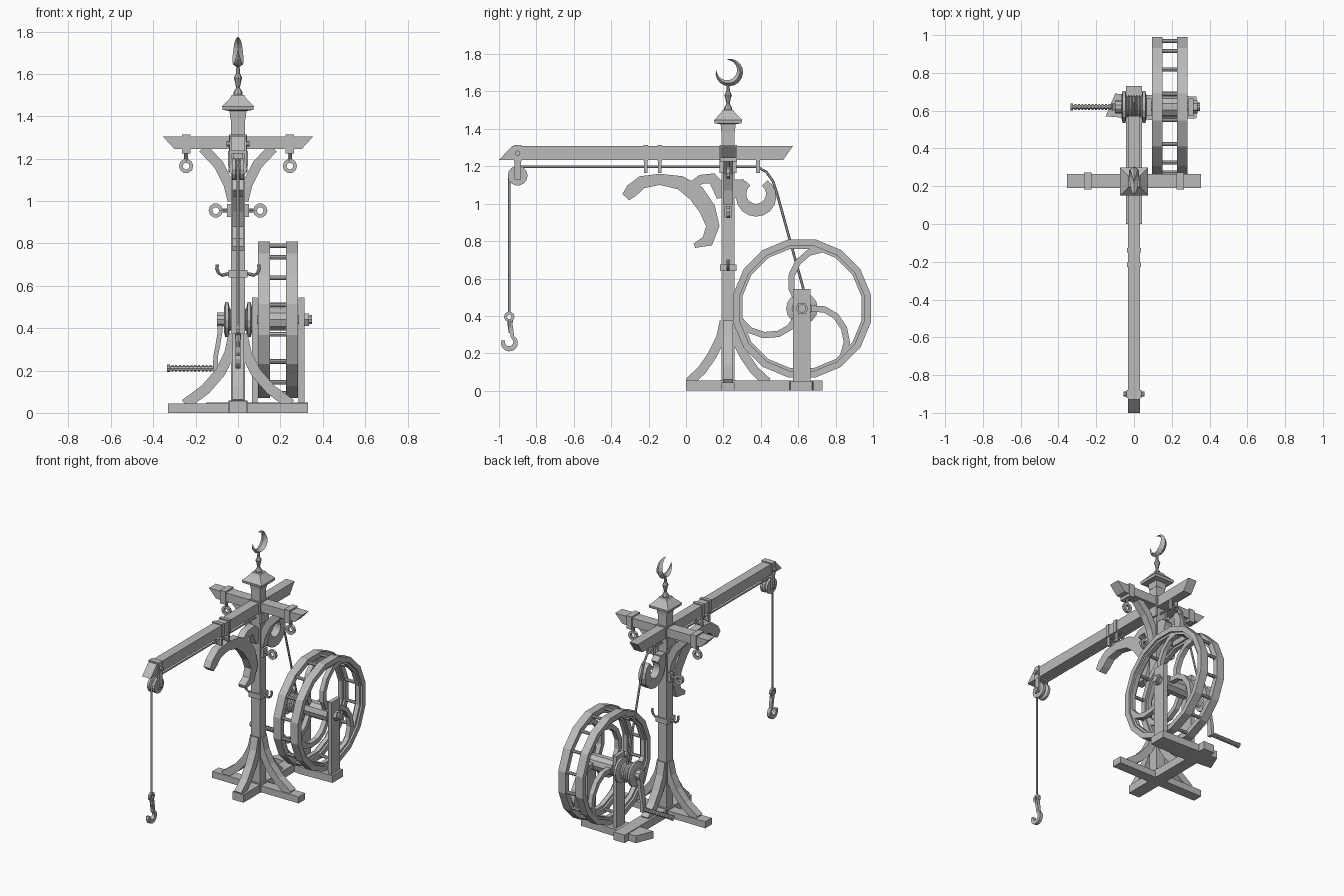
import bpy, bmesh, math
from mathutils import Vector

if "Cube" in bpy.data.objects:
    bpy.data.objects.remove(bpy.data.objects["Cube"])

grey = bpy.data.materials.new("plain grey")
grey.use_nodes = True
grey.diffuse_color = (0.5, 0.5, 0.5, 1)
grey.node_tree.nodes["Principled BSDF"].inputs["Base Color"].default_value = (0.5, 0.5, 0.5, 1)


def place(axis, a, u, v):
    """Point at distance a along an axis, with u, v across it."""
    return {"x": (a, u, v), "y": (u, a, v), "z": (u, v, a)}[axis]


def loft(name, rings, closed=False, cap=True):
    """Skin a list of equal cross-sections."""
    bm = bmesh.new()
    loops = [[bm.verts.new(p) for p in ring] for ring in rings]
    n = len(rings[0])
    pairs = list(zip(loops, loops[1:])) + ([(loops[-1], loops[0])] if closed else [])
    for a, b in pairs:
        for i in range(n):
            j = (i + 1) % n
            bm.faces.new((a[i], a[j], b[j], b[i]))
    if cap and not closed:
        bm.faces.new(loops[0])
        bm.faces.new(loops[-1])
    bmesh.ops.recalc_face_normals(bm, faces=bm.faces)
    mesh = bpy.data.meshes.new(name)
    bm.to_mesh(mesh)
    bm.free()
    mesh.materials.append(grey)
    obj = bpy.data.objects.new(name, mesh)
    bpy.context.collection.objects.link(obj)
    return obj


def prism(name, outline, lo, hi, axis):
    return loft(name, [[place(axis, a, u, v) for u, v in outline] for a in (lo, hi)])


def box(name, x0, x1, y0, y1, z0, z1):
    return prism(name, [(x0, y0), (x1, y0), (x1, y1), (x0, y1)], z0, z1, "z")


def lathe(name, profile, u, v, axis, n=12, closed=False, turn=0.0):
    """Turn (along, radius) pairs about a line through u, v."""
    rings = []
    for a, r in profile:
        angles = [turn + math.tau * i / n for i in range(n)]
        rings.append([place(axis, a, u + r * math.cos(t), v + r * math.sin(t)) for t in angles])
    return loft(name, rings, closed)


def rod(name, lo, hi, r, u, v, axis="x", n=10):
    return lathe(name, [(lo, r), (hi, r)], u, v, axis, n)


def ribbon(name, pts, half, depth, axis, at, diamond=False):
    """Flat curved timber in the plane across an axis; half widths and depths may vary."""
    k = len(pts)
    half = half if isinstance(half, list) else [half] * k
    depth = depth if isinstance(depth, list) else [depth] * k
    rings = []
    for i, p in enumerate(pts):
        d = Vector(pts[min(i + 1, k - 1)]) - Vector(pts[max(i - 1, 0)])
        side = Vector((-d.y, d.x)).normalized()
        p = Vector(p)
        corners = [(-1, 0), (0, -1), (1, 0), (0, 1)] if diamond else [(-1, -1), (1, -1), (1, 1), (-1, 1)]
        rings.append([place(axis, at + c * depth[i], *(p + side * s * half[i])) for s, c in corners])
    return loft(name, rings)


def tube(name, pts, r, n=8):
    """Round bar along a path of 3D points."""
    pts = [Vector(p) for p in pts]
    rings = []
    for i, p in enumerate(pts):
        d = (pts[min(i + 1, len(pts) - 1)] - pts[max(i - 1, 0)]).normalized()
        a = d.cross(Vector((1, 0, 0)) if abs(d.x) < 0.7 else Vector((0, 1, 0))).normalized()
        b = d.cross(a)
        rings.append([p + (a * math.cos(math.tau * j / n) + b * math.sin(math.tau * j / n)) * r
                      for j in range(n)])
    return loft(name, rings)


def arc(u, v, r, start, end, n=10):
    angles = [math.radians(start + (end - start) * i / n) for i in range(n + 1)]
    return [(u + r * math.cos(t), v + r * math.sin(t)) for t in angles]


def eye(name, u, v, r, w, axis, at):
    """Ring with square section, facing along an axis."""
    lathe(name, [(at - w, r - w), (at - w, r + w), (at + w, r + w), (at + w, r - w)], u, v, axis, 10, True)


PY = 0.225   # post centre
WY, WZ = 0.62, 0.44   # axle centre

# Base timbers
box("base_long_beam", -0.042, 0.042, 0, 0.73, 0, 0.055)
box("base_cross_beam", -0.33, 0.33, 0.19, 0.26, 0, 0.045)
prism("base_bearing_beam", [(-0.15, 0.57), (-0.1, 0.69), (0.33, 0.675), (0.33, 0.56), (0.1, 0.55)], 0, 0.05, "z")

# Post and cap
box("post", -0.034, 0.034, PY - 0.034, PY + 0.034, 0.02, 1.4)
q = math.sqrt(2)
lathe("post_cap", [(1.385, 0.036 * q), (1.425, 0.04 * q), (1.43, 0.072 * q), (1.447, 0.075 * q),
                   (1.488, 0.036 * q), (1.5, 0.03 * q)], 0, PY, "z", 4, turn=math.pi / 4)
lathe("finial_stem", [(1.49, 0.02), (1.51, 0.022), (1.535, 0.009), (1.565, 0.015), (1.58, 0.02),
                      (1.6, 0.01), (1.645, 0.007)], 0, PY, "z", 8)
taper = [math.sin(math.pi * (i + 0.25) / 14.5) for i in range(15)]
ribbon("finial_crescent", arc(PY, 1.708, 0.064, 175, 455, 14), [0.018 * t for t in taper],
       [0.026 * t for t in taper], "x", 0, True)

# Boom and cross arm
prism("boom", [(-1, 1.235), (0.52, 1.235), (0.572, 1.308), (-0.93, 1.308)], -0.032, 0.032, "x")
prism("cross_arm", [(-0.3, 1.245), (0.3, 1.245), (0.355, 1.305), (-0.355, 1.305)], 0.19, 0.265, "y")
box("boom_collar", -0.042, 0.042, 0.18, 0.272, 1.235, 1.312)

for s, side in ((1, "left"), (-1, "right")):
    # Curved braces to each side
    ribbon(side + "_arm_brace", [(s * x, z) for x, z in ((0.025, 1.0), (0.045, 1.08), (0.09, 1.17), (0.165, 1.25))],
           0.024, 0.025, "y", PY)
    ribbon(side + "_foot_brace", [(s * x, z) for x, z in
           ((0.02, 0.37), (0.04, 0.28), (0.085, 0.19), (0.155, 0.11), (0.25, 0.04))], 0.025, 0.027, "y", PY)
    # Arm strap with hanging ring
    box(side + "_arm_strap", *sorted((s * 0.225, s * 0.265)), 0.183, 0.272, 1.225, 1.315)
    rod(side + "_arm_ring_pin", 1.19, 1.23, 0.01, s * 0.245, PY, "z")
    eye(side + "_arm_ring", s * 0.245, 1.165, 0.025, 0.009, "y", PY)
    # Post ring and its stub
    box(side + "_ring_plate", *sorted((s * 0.03, s * 0.052)), PY - 0.02, PY + 0.02, 0.925, 0.985)
    rod(side + "_ring_stub", *sorted((s * 0.04, s * 0.082)), 0.01, PY, 0.955)
    eye(side + "_post_ring", s * 0.105, 0.955, 0.025, 0.009, "y", PY)
    # Tie-off hook
    tube(side + "_tie_hook", [(s * x, PY, z) for x, z in
         ((0.04, 0.658), (0.075, 0.65), (0.092, 0.66), (0.1, 0.68), (0.098, 0.7))], 0.008)
box("tie_band", -0.045, 0.045, PY - 0.044, PY + 0.044, 0.64, 0.675)
box("foot_band", -0.044, 0.044, PY - 0.045, PY + 0.045, 0, 0.058)

# Front and back foot braces
for s, side in ((-1, "front"), (1, "back")):
    ribbon(side + "_foot_brace", [(PY + s * x, z) for x, z in
           ((0.02, 0.37), (0.04, 0.28), (0.085, 0.19), (0.14, 0.11), (0.21, 0.045))], 0.025, 0.027, "x", 0)

# Scrolled brackets
ribbon("front_scroll", [(-0.322, 1.035), (-0.29, 1.07), (-0.235, 1.115), (-0.14, 1.13), (-0.03, 1.112),
                        (0.055, 1.055), (0.115, 0.97), (0.143, 0.88), (0.115, 0.8), (0.045, 0.775)],
       [0.024, 0.036, 0.034, 0.03, 0.037, 0.046, 0.044, 0.036, 0.033, 0.012], 0.026, "x", 0)
ribbon("front_scroll_curl", [(0.02, 1.09), (0.08, 1.13), (0.14, 1.135), (0.175, 1.09), (0.185, 1.03)],
       [0.02, 0.025, 0.03, 0.035, 0.02], 0.024, "x", 0)
ribbon("back_scroll", arc(0.375, 1.045, 0.08, 125, 415, 14),
       [0.02 + 0.014 * math.sin(math.pi * i / 14) for i in range(15)], 0.026, "x", 0)
box("back_scroll_joint", -0.026, 0.026, 0.25, 0.31, 1.03, 1.13)

# Boom straps and rope guides
for y, name in ((-0.215, "front_guide"), (-0.14, "middle_guide"), (0.385, "back_guide")):
    if y < 0:
        box(name + "_strap", -0.038, 0.038, y - 0.012, y + 0.012, 1.228, 1.315)
    for x in (-0.024, 0.024):
        box(name + "_cheek", x - 0.006, x + 0.006, y - 0.01, y + 0.01, 1.165, 1.24)
    rod(name + "_roller", -0.03, 0.03, 0.01, y, 1.175)
for x in (-0.042, 0.042):
    box("post_rope_cheek", x - 0.006, x + 0.006, 0.18, 0.27, 1.165, 1.235)

# Boom tip pulley
box("pulley_strap", -0.04, 0.04, -0.92, -0.88, 1.225, 1.315)
rod("pulley_strap_bolt", -0.055, 0.055, 0.014, -0.9, 1.27)
lathe("pulley_wheel", [(-0.028, 0.053), (-0.012, 0.053), (0, 0.04), (0.012, 0.053), (0.028, 0.053)],
      -0.9, 1.15, "x", 14)
for x in (-0.034, 0.034):
    box("pulley_cheek", x - 0.005, x + 0.005, -0.918, -0.882, 1.13, 1.24)
rod("pulley_pin", -0.046, 0.046, 0.013, -0.9, 1.15)

# Rope, with hook
tube("rope", [(0, y, z) for y, z in ((-0.945, 0.41), (-0.945, 1.15), (-0.93, 1.185), (-0.9, 1.197), (0.38, 1.197),
     (0.43, 1.17), (0.465, 1.12), (0.485, 1.06), (0.64, 0.5))], 0.007, 6)
eye("hook_eye", -0.945, 0.395, 0.02, 0.008, "x", 0)
lathe("hook_shank", [(0.31, 0.008), (0.345, 0.013), (0.375, 0.014)], 0, -0.94, "z", 8)
ribbon("hook", [(-0.94, 0.37), (-0.932, 0.32)] + arc(-0.945, 0.258, 0.034, 60, -200, 10),
       [0.01, 0.01] + [0.009 + 0.005 * math.sin(math.pi * i / 10) for i in range(11)], 0.011, "x", 0)

# Tread wheel: two rims, rungs, curved spokes
for x, name in ((0.123, "inner"), (0.255, "outer")):
    lathe(name + "_rim", [(x - 0.028, 0.34), (x - 0.028, 0.376), (x + 0.028, 0.376), (x + 0.028, 0.34)],
          WY, WZ, "x", 16, True, math.pi / 16)
    lathe(name + "_rim_lip", [(x - 0.015, 0.325), (x - 0.015, 0.345), (x + 0.015, 0.345), (x + 0.015, 0.325)],
          WY, WZ, "x", 16, True, math.pi / 16)
    for k in range(3):
        t = math.tau * k / 3
        path = [(0.03, 0), (0.12, -0.005), (0.18, -0.04), (0.225, -0.105), (0.24, -0.18), (0.215, -0.27)]
        ribbon(name + "_spoke", [(WY + u * math.cos(t) - v * math.sin(t), WZ + u * math.sin(t) + v * math.cos(t))
                                 for u, v in path], 0.017, 0.016, "x", x)
for k in range(16):
    t = math.tau * (k + 0.5) / 16
    rod("rung", 0.14, 0.24, 0.011, WY + 0.355 * math.cos(t), WZ + 0.355 * math.sin(t), n=8)
rod("wheel_hub", 0.1, 0.28, 0.055, WY, WZ)

# Bearing posts and axle
for x0, x1, name in ((0.065, 0.092, "inner"), (0.286, 0.315, "outer")):
    box(name + "_bearing_post", x0, x1, WY - 0.048, WY + 0.045, 0.03, 0.545)
rod("axle", -0.1, 0.35, 0.022, WY, WZ)
rod("axle_nut", 0.315, 0.335, 0.034, WY, WZ, n=6)

# Rope drum
lathe("rope_drum", [(-0.066, 0.06), (-0.06, 0.085), (-0.045, 0.085), (-0.038, 0.05), (0.038, 0.05),
                    (0.045, 0.085), (0.06, 0.085), (0.066, 0.06)], WY, WZ, "x", 14)
for i in range(5):
    x = -0.028 + 0.014 * i
    lathe("rope_coil", [(x - 0.007, 0.054), (x, 0.064), (x + 0.007, 0.054)], WY, WZ, "x", 14)

# Crank
rod("crank_boss", -0.1, -0.066, 0.035, WY, WZ)
ribbon("crank_arm", [(-0.085, 0.45), (-0.085, 0.38), (-0.095, 0.32), (-0.105, 0.27), (-0.108, 0.195)],
       0.011, 0.018, "y", WY)
rod("crank_handle", -0.33, -0.1, 0.011, WY, 0.21)
for i in range(11):
    x = -0.31 + 0.018 * i
    rod("handle_band", x - 0.005, x + 0.005, 0.016, WY, 0.21)
rod("handle_end", -0.335, -0.322, 0.019, WY, 0.21)
